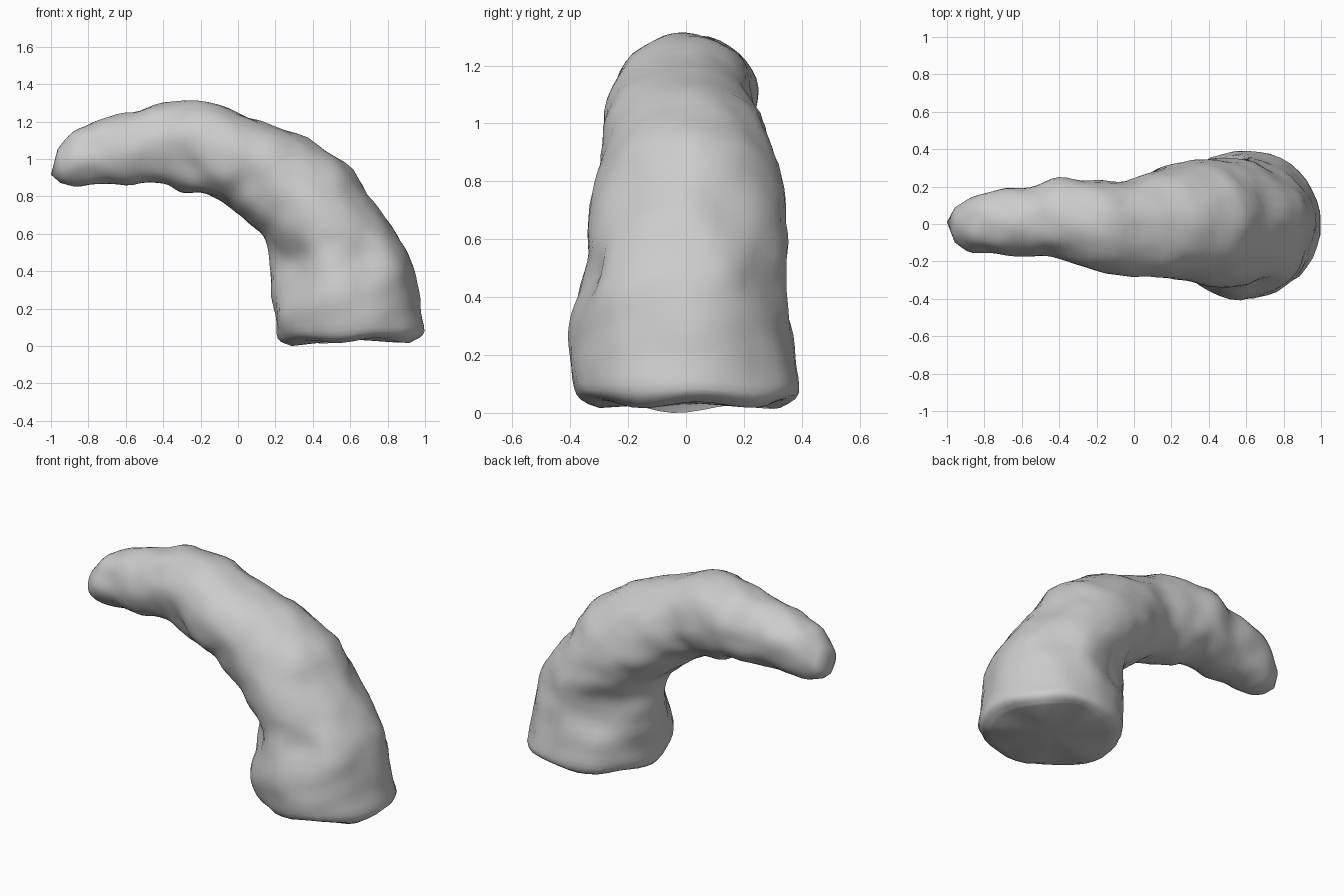
import bpy, bmesh, math
from mathutils import Vector, noise

# Stations: outer x,z, inner x,z, front half width, back half width
ST = [
    (0.94, 0.03, 0.28, 0.015, 0.31, 0.34),
    (1.00, 0.08, 0.212, 0.05, 0.38, 0.395),
    (0.97, 0.22, 0.19, 0.17, 0.405, 0.37),
    (0.945, 0.38, 0.185, 0.32, 0.385, 0.35),
    (0.90, 0.53, 0.175, 0.46, 0.35, 0.345),
    (0.79, 0.68, 0.15, 0.57, 0.335, 0.345),
    (0.67, 0.86, 0.08, 0.65, 0.315, 0.335),
    (0.53, 1.02, -0.01, 0.715, 0.295, 0.315),
    (0.31, 1.14, -0.10, 0.785, 0.285, 0.27),
    (0.06, 1.23, -0.20, 0.825, 0.29, 0.23),
    (-0.16, 1.31, -0.31, 0.83, 0.25, 0.23),
    (-0.40, 1.305, -0.40, 0.87, 0.185, 0.25),
    (-0.56, 1.25, -0.56, 0.87, 0.165, 0.205),
    (-0.73, 1.22, -0.72, 0.865, 0.16, 0.185),
    (-0.88, 1.15, -0.85, 0.855, 0.15, 0.15),
    (-0.965, 1.05, -0.95, 0.875, 0.10, 0.09),
]
SIDES, SUB = 40, 4


def spline(i, t):
    p = [ST[min(max(i + k, 0), len(ST) - 1)] for k in (-1, 0, 1, 2)]
    return [0.5 * (2 * b + (c - a) * t + (2 * a - 5 * b + 4 * c - d) * t * t
                   + (3 * b - a - 3 * c + d) * t ** 3) for a, b, c, d in zip(*p)]


# Soft dents (negative) and bulges (positive): centre, radius, depth
LUMPS = [((0.28, -0.24, 0.42), 0.13, -0.06), ((0.24, -0.20, 0.13), 0.10, 0.02),
         ((0.45, -0.31, 0.66), 0.12, 0.02), ((0.64, -0.34, 0.50), 0.11, -0.03),
         ((0.84, -0.26, 0.42), 0.12, 0.025), ((0.38, 0.32, 0.42), 0.12, -0.03),
         ((0.30, 0.27, 0.72), 0.12, 0.02), ((-0.25, -0.20, 0.95), 0.09, -0.025)]


def roughen(p, normal):
    n = noise.noise(p * 4.5) * 0.018 + noise.noise(p * 9) * 0.014
    for c, r, d in LUMPS:
        n += d * math.exp(-((p - Vector(c)).length / r) ** 2)
    return p + normal * n


# Curved, tapering lumpy horn
bm = bmesh.new()
rings = []
for s in range((len(ST) - 1) * SUB + 1):
    i = min(s // SUB, len(ST) - 2)
    ox, oz, ix, iz, wf, wb = spline(i, s / SUB - i)
    mid = Vector(((ox + ix) / 2, 0, (oz + iz) / 2))
    half = Vector(((ox - ix) / 2, 0, (oz - iz) / 2))
    ring = []
    for k in range(SIDES):
        a = math.tau * k / SIDES
        off = half * math.cos(a)
        off.y = math.sin(a) * (wb if math.sin(a) > 0 else wf)
        p = roughen(mid + off, off.normalized())
        # Wavy bottom rim, fading out up the base
        fade = max(0, 1 - s / (SUB * 2))
        p.z += fade * (0.012 * math.sin(a) ** 2 + 0.012 * math.sin(5 * a + 1))
        p.z = max(p.z, 0.003)
        ring.append(bm.verts.new(p))
    rings.append(ring)

for r0, r1 in zip(rings, rings[1:]):
    for k in range(SIDES):
        j = (k + 1) % SIDES
        bm.faces.new((r0[k], r0[j], r1[j], r1[k]))

# Fan caps for the base and the blunt tip
for ring, pole in ((rings[0], (0.6, 0, 0.04)), (rings[-1], (-1.0, 0.01, 0.92))):
    c = bm.verts.new(pole)
    for k in range(SIDES):
        bm.faces.new((c, ring[k], ring[(k + 1) % SIDES]))
bmesh.ops.recalc_face_normals(bm, faces=bm.faces)
low = min(v.co.z for v in bm.verts)
bmesh.ops.translate(bm, verts=bm.verts, vec=(0, 0, -low))

me = bpy.data.meshes.new("curved_horn")
bm.to_mesh(me)
bm.free()
horn = bpy.data.objects.new("curved_horn", me)
bpy.context.collection.objects.link(horn)
for f in me.polygons:
    f.use_smooth = True
